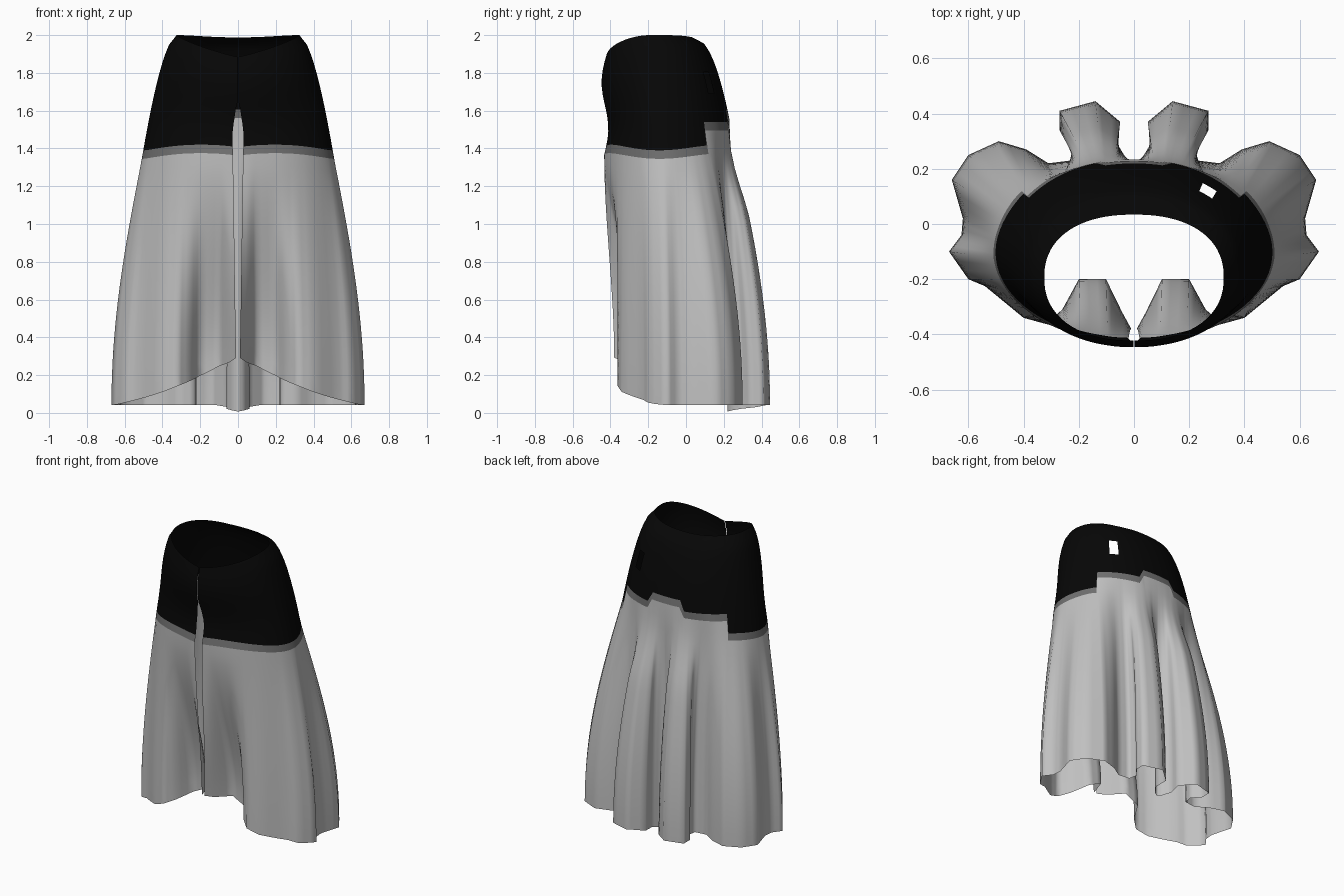
import bpy
from math import sin, cos, pi, radians

if "Cube" in bpy.data.objects:
    bpy.data.objects.remove(bpy.data.objects["Cube"])


def material(name, value):
    mat = bpy.data.materials.new(name)
    mat.use_nodes = True
    colour = (value, value, value, 1)
    mat.diffuse_color = colour
    mat.node_tree.nodes["Principled BSDF"].inputs["Base Color"].default_value = colour
    return mat


black = material("black", 0.002)
dark_grey = material("dark grey", 0.16)
light_grey = material("light grey", 0.53)

# Half hem outline with its folds: angle from the front, x, y
HEM = [(0, .006, -.38), (5, .04, -.32), (10, .10, -.2), (22, .20, -.2),
       (30, .26, -.31), (37, .32, -.362), (47, .40, -.34), (64, .54, -.225),
       (72, .60, -.2), (86, .67, -.1), (95, .625, -.04), (100, .62, .02),
       (113, .66, .16), (122, .60, .25), (130, .49, .30), (138, .39, .27),
       (145, .31, .22), (150, .23, .23), (153, .22, .29), (157, .27, .34),
       (161, .27, .41), (167, .14, .445), (172, .05, .37), (175, .06, .29),
       (178, .03, .24), (180, 0, .22)]
STEPS = ((128.5, .5), (166, 2))        # angles where the band jumps up, half widths
BLACK_ROWS, GREY_ROWS = 12, 18


def hem_point(angle):
    for (a, ax, ay), (b, bx, by) in zip(HEM, HEM[1:]):
        if a <= angle <= b:
            t = (angle - a) / (b - a)
            return ax + (bx - ax) * t, ay + (by - ay) * t


def ramp(value, start, end):
    return min(1, max(0, (value - start) / (end - start)))


def smooth(t):
    return t * t * (3 - 2 * t)


def mix(a, b, t):
    return a + (b - a) * t


def band_top(angle):
    """Height of the colour change, stepping up towards the back."""
    z = 1.405 + .015 * cos(3 * radians(min(angle, 127) - 23))
    for (step, width), rise in zip(STEPS, (.125, .065)):
        z += rise * ramp(angle, step - width, step + width)
    return z


def slit(z):
    """Half width of the front opening."""
    if z > 1.62:
        return .002
    if z > 1.5:
        return mix(.028, .01, ramp(z, 1.5, 1.62))
    return mix(.004, .028, ramp(z, .3, 1.4))


def soften(value):
    """Square off the waist oval slightly."""
    return abs(value) ** .88 * (1 if value > 0 else -1)


def column(angle):
    """Points from the waist down to the hem, at one angle."""
    s, c = sin(radians(angle)), cos(radians(angle))
    hip = (.505 * s, -.1 - .333 * c)
    waist = (.325 * soften(s), -.194 - .228 * soften(c))
    hem = hem_point(angle)
    if c > 0:
        z_waist = 2 - .115 * (1 - s) ** .8
    else:
        z_waist = 2 - .012 * c ** 4
    z_hem = (.042 + .25 * max(0, 1 - angle / 85) ** 1.6
             - .035 * ramp(angle, 168, 180))
    # The folds start higher at the back
    z_hip = 1.37 + .17 * smooth(ramp(angle, 100, 165))
    front_fold, back_fold = ramp(angle, 60, 30), ramp(angle, 135, 150)

    def surface(z):
        if z > z_hip:
            u = (z_waist - z) / (z_waist - z_hip)
            f = u ** (.6 + .15 * min(0, c))
            x = mix(waist[0], hip[0], f)
            y = mix(waist[1], hip[1], f) - .02 * sin(2 * pi * u) * max(0, c)
        else:
            t = (z_hip - z) / (z_hip - z_hem)
            f = mix(sin(pi / 2 * t), smooth(t), front_fold)
            f *= mix(1, smooth(ramp(t, -.08, .35)), back_fold)
            x, y = mix(hip[0], hem[0], f), mix(hip[1], hem[1], f)
        # Pull the front edges apart
        return max(x, 0) + slit(z) * max(0, 1 - angle / 14), y, z

    top = band_top(angle)
    low = top - .045
    heights = [mix(z_waist, top, i / BLACK_ROWS) for i in range(BLACK_ROWS + 1)]
    heights += [mix(low, z_hem, i / GREY_ROWS) for i in range(GREY_ROWS + 1)]
    return [surface(z) for z in heights]


# Angles: three per hem segment, plus pairs at the steps
angles = {a + (b - a) * k / 3 for (a, *_), (b, *_) in zip(HEM, HEM[1:]) for k in range(3)}
angles |= {step + side * width for step, width in STEPS for side in (-1, 1)}
angles = sorted(angles)
half = [column(a) for a in angles]
columns = half + [column(180)] + [[(-x, y, z) for x, y, z in col] for col in reversed(half)]


def is_hole(col, row):
    """Small opening in the back of the waist."""
    if col >= len(angles):
        return False
    return 140 <= angles[col] < 148 and 1.7 < columns[col][row][2] < 1.81


def part(name, first, last, mat):
    count = last - first + 1
    verts = [p for col in columns for p in col[first:last + 1]]
    faces = []
    for c in range(len(columns) - 1):
        for r in range(count - 1):
            if not is_hole(c, first + r):
                a, b = c * count + r, (c + 1) * count + r
                faces.append((a, a + 1, b + 1, b))
    mesh = bpy.data.meshes.new(name)
    mesh.from_pydata(verts, [], faces)
    mesh.materials.append(mat)
    mesh.shade_smooth()
    obj = bpy.data.objects.new(name, mesh)
    bpy.context.collection.objects.link(obj)


part("waist_panel", 0, BLACK_ROWS, black)
part("trim_band", BLACK_ROWS, BLACK_ROWS + 1, dark_grey)
part("pleated_skirt", BLACK_ROWS + 1, BLACK_ROWS + 1 + GREY_ROWS, light_grey)
